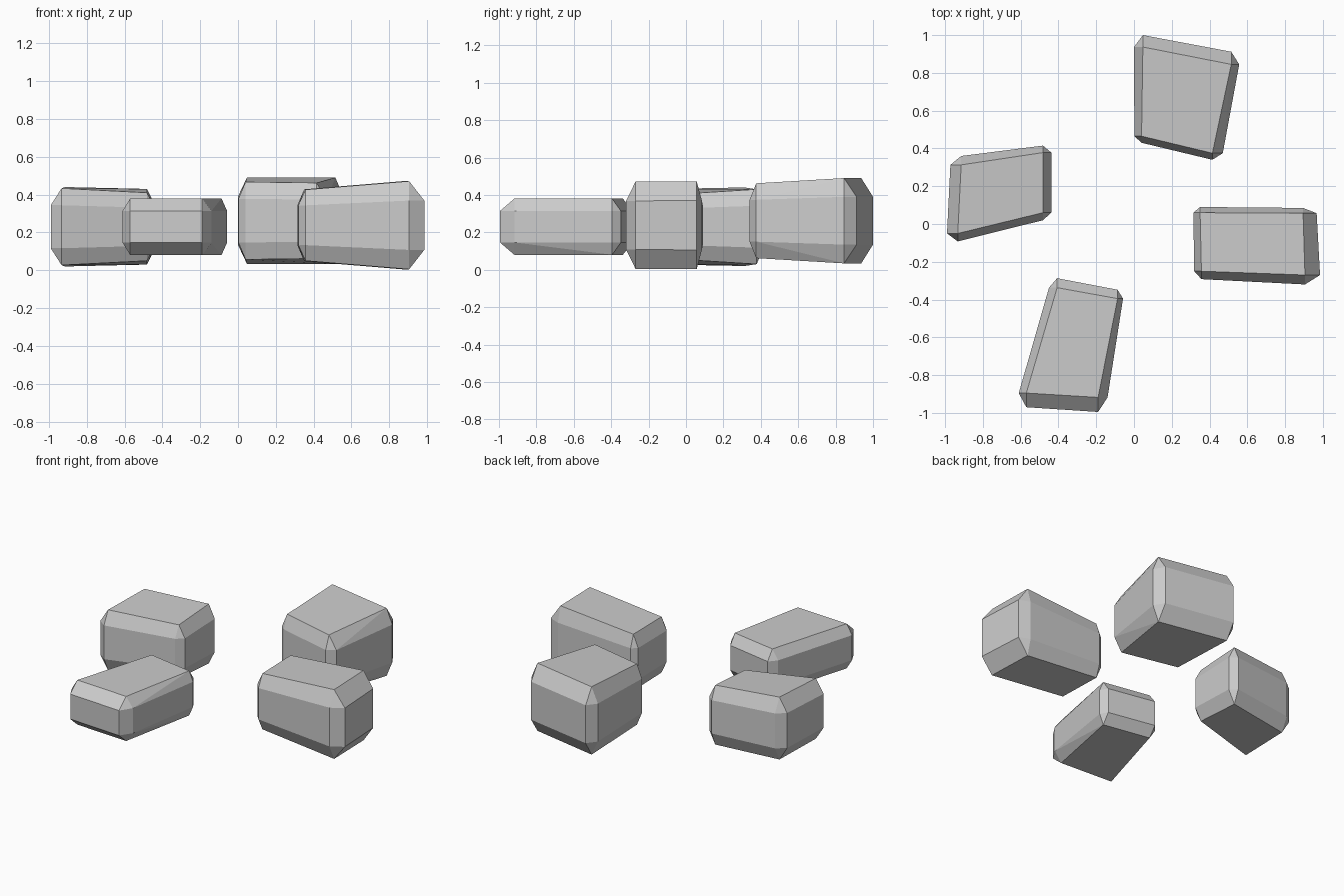
import bpy, bmesh, math

SIDE = 0.56  # height of the upright faces relative to the full stone height


def stone(name, zc, corners):
    """Chamfered block. Corners run back-left, back-right, front-right, front-left:
    x, y and half height of the flat top's corner, then chamfer widths in x and y."""
    bm = bmesh.new()
    signs = [(-1, 1), (1, 1), (1, -1), (-1, -1)]
    for (x, y, h, px, py), (sx, sy) in zip(corners, signs):
        for s in (-1, 1):
            bm.verts.new((x, y, zc + s * h))
            bm.verts.new((x + sx * px, y, zc + s * h * SIDE))
            bm.verts.new((x, y + sy * py, zc + s * h * SIDE))
    res = bmesh.ops.convex_hull(bm, input=bm.verts)
    loose = [v for v in bm.verts if not v.link_faces]
    bmesh.ops.delete(bm, geom=loose, context='VERTS')
    # merge near-flat triangles back into clean facets
    bmesh.ops.dissolve_limit(bm, angle_limit=math.radians(5),
                             verts=bm.verts, edges=bm.edges)
    bmesh.ops.recalc_face_normals(bm, faces=bm.faces)
    me = bpy.data.meshes.new(name)
    bm.to_mesh(me)
    bm.free()
    ob = bpy.data.objects.new(name, me)
    bpy.context.collection.objects.link(ob)
    return ob


# Four stones placed around the centre
stone("back_stone", 0.262, [
    (0.047, 0.937, 0.228, 0.047, 0.063), (0.515, 0.845, 0.228, 0.042, 0.067),
    (0.415, 0.375, 0.200, 0.055, 0.035), (0.040, 0.465, 0.205, 0.038, 0.035)])

stone("left_stone", 0.230, [
    (-0.915, 0.313, 0.210, 0.057, 0.047), (-0.482, 0.378, 0.200, 0.044, 0.037),
    (-0.482, 0.060, 0.180, 0.044, 0.040), (-0.933, -0.050, 0.203, 0.057, 0.042)])

stone("right_stone", 0.238, [
    (0.350, 0.060, 0.190, 0.036, 0.030), (0.895, 0.057, 0.235, 0.072, 0.028),
    (0.905, -0.270, 0.233, 0.080, 0.050), (0.357, -0.250, 0.188, 0.038, 0.042)])

stone("front_stone", 0.230, [
    (-0.407, -0.337, 0.150, 0.043, 0.050), (-0.087, -0.395, 0.150, 0.029, 0.047),
    (-0.190, -0.918, 0.150, 0.050, 0.077), (-0.570, -0.895, 0.150, 0.040, 0.075)])
